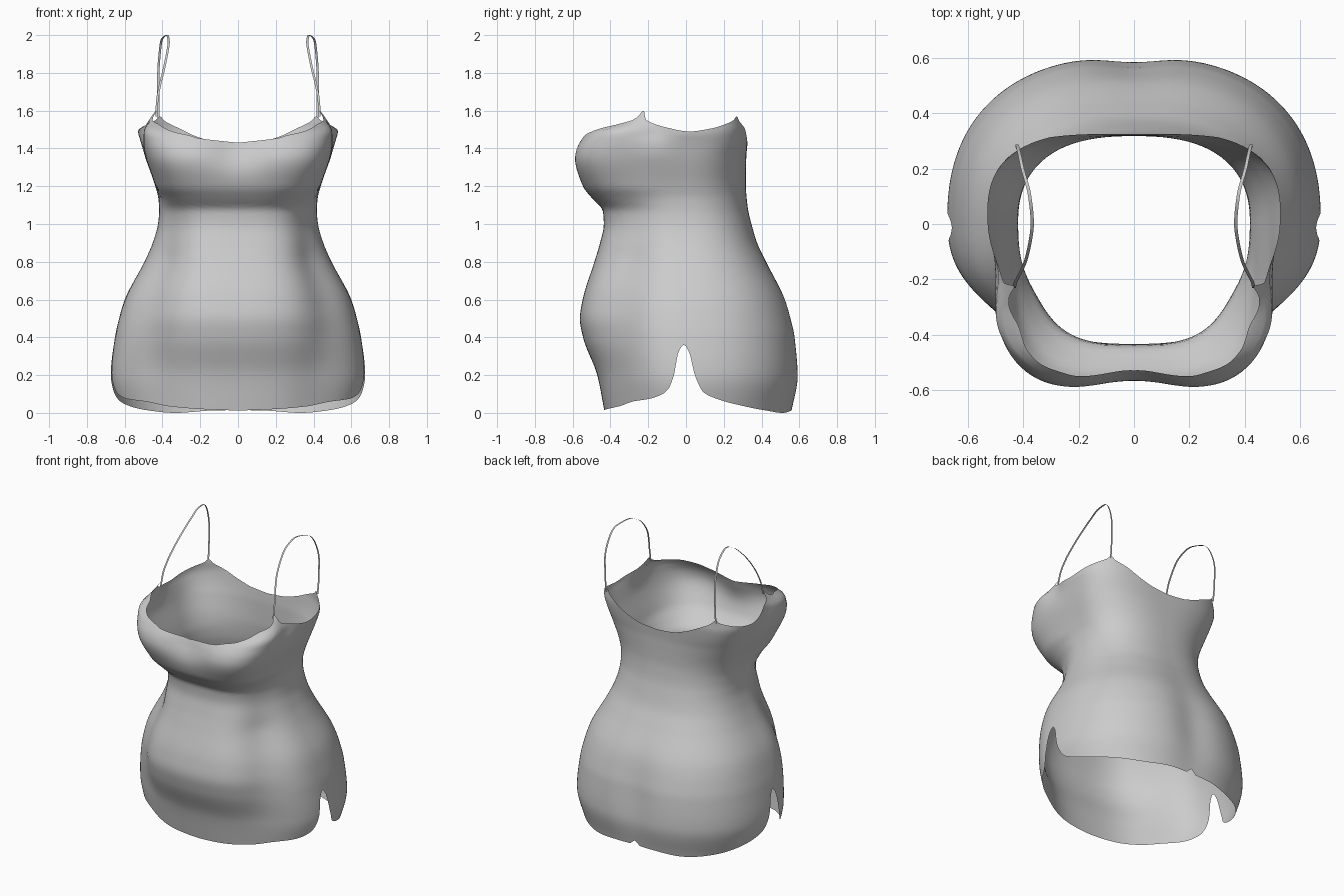
import bpy, bmesh, math
from math import sin, cos, radians, exp

cube = bpy.data.objects.get("Cube")
if cube:
    bpy.data.objects.remove(cube, do_unlink=True)

# One plain grey cloth
cloth = bpy.data.materials.new("grey_cloth")
cloth.use_nodes = True
grey = (0.6, 0.6, 0.6, 1)
cloth.diffuse_color = grey
cloth.node_tree.nodes["Principled BSDF"].inputs["Base Color"].default_value = grey


def smooth_curve(points, column):
    """Monotone cubic through (key, values...) rows, for one value column."""
    keys = [p[0] for p in points]
    vals = [p[column] for p in points]
    slopes = [(vals[i + 1] - vals[i]) / (keys[i + 1] - keys[i])
              for i in range(len(keys) - 1)]
    tangents = [slopes[0]]
    for left, right in zip(slopes, slopes[1:]):
        same = left * right > 0
        tangents.append(2 * left * right / (left + right) if same else 0)
    tangents.append(slopes[-1])

    def evaluate(key):
        key = min(max(key, keys[0]), keys[-1])
        i = 0
        while i < len(slopes) - 1 and key > keys[i + 1]:
            i += 1
        span = keys[i + 1] - keys[i]
        t = (key - keys[i]) / span
        rise = t * t * (3 - 2 * t)
        return (vals[i] * (1 - rise) + vals[i + 1] * rise
                + span * tangents[i] * t * (1 - t) ** 2
                - span * tangents[i + 1] * t * t * (1 - t))
    return evaluate


# Body sections: height, half width, front depth, back depth,
# front squareness, back squareness, pinch of the front quarter
sections = [
    (0, .63, .43, .565, 2.2, 2.35, .04),
    (.2, .674, .47, .605, 2.2, 2.4, .06),
    (.4, .652, .545, .59, 2.3, 2.42, .085),
    (.5, .63, .562, .567, 2.4, 2.42, .095),
    (.6, .6, .547, .535, 2.5, 2.4, .105),
    (.8, .496, .485, .428, 2.6, 2.4, .11),
    (.9, .452, .455, .378, 2.7, 2.4, .085),
    (1, .424, .435, .347, 2.7, 2.4, .06),
    (1.07, .418, .44, .33, 2.8, 2.38, .05),
    (1.13, .421, .492, .322, 3.1, 2.38, .03),
    (1.2, .438, .548, .317, 3.6, 2.4, 0),
    (1.35, .49, .598, .319, 4.1, 2.7, 0),
    (1.4, .505, .588, .323, 4.1, 2.9, .01),
    (1.45, .52, .56, .328, 4, 3, .04),
    (1.485, .53, .53, .332, 4, 3, .07),
    (1.505, .53, .495, .335, 4, 3, .07),
    (1.53, .525, .41, .335, 4, 3, .07),
    (1.6, .5, .312, .332, 4, 3.5, .07),
]
width, front, back, front_power, back_power, pinch = [
    smooth_curve(sections, c) for c in range(1, 7)]

# Edges by angle in degrees: -90 front, 0 side, 90 back
hem = smooth_curve([
    (-90, .012), (-65, .02), (-44, .035), (-30, .06), (-18, .075),
    (-11, .1), (-8, .13), (-5.5, .2), (-3.5, .32), (-1, .36),
    (1.5, .32), (4, .2), (8, .11), (13, .08), (22, .05), (40, .015),
    (57, 0), (75, .012), (86, .015), (88, .03), (90, .045)], 1)
neckline = smooth_curve([
    (-90, 1.43), (-69, 1.455), (-64, 1.47), (-57, 1.485), (-50, 1.505),
    (-40, 1.53), (-33, 1.547), (-30, 1.565), (-27.5, 1.6), (-24, 1.55),
    (-11, 1.51), (2, 1.49), (14, 1.505), (24, 1.53), (30, 1.55),
    (33, 1.57), (36, 1.545), (44, 1.51), (55, 1.465), (70, 1.433),
    (90, 1.422)], 1)


def body_point(degrees, z):
    """Point on the body at an angle and height."""
    angle = radians(degrees)
    c, s = abs(cos(angle)), abs(sin(angle))
    at_front = degrees < 0
    depth = front(z) if at_front else back(z)
    power = front_power(z) if at_front else back_power(z)
    r = ((c / width(z)) ** power + (s / depth) ** power) ** (-1 / power)
    # Slant the hips below the bust, and draw in the armholes above it
    middle, spread = (-37, 18) if z < 1.25 else (-20, 12)
    r *= 1 - pinch(z) * exp(-((degrees - middle) / spread) ** 2)
    x, y = r * c, r * sin(angle)
    # Dip between the two bust lobes, and the crease at the back of the hips
    if at_front:
        y *= 1 - .085 * exp(-(x / .15) ** 2 - ((z - 1.4) / .12) ** 2)
    else:
        y *= 1 - .045 * exp(-(x / .14) ** 2 - ((z - .36) / .35) ** 2)
    return x if c > 1e-5 else 0, y, z


def add_mirrored(name, rails):
    """Skin neighbouring rails of points with quads and mirror over x."""
    bm = bmesh.new()
    rails = [[bm.verts.new(p) for p in rail] for rail in rails]
    for p, q in zip(rails, rails[1:]):
        for k in range(len(p) - 1):
            bm.faces.new((p[k], q[k], q[k + 1], p[k + 1])).smooth = True
    mesh = bpy.data.meshes.new(name)
    bm.to_mesh(mesh)
    bm.free()
    mesh.materials.append(cloth)
    obj = bpy.data.objects.new(name, mesh)
    bpy.context.collection.objects.link(obj)
    obj.modifiers.new("mirror", "MIRROR").use_clip = True


# Garment body: one half lofted between hem and neckline
angles = [-90]
while angles[-1] < 90:
    fine = -39 <= angles[-1] < 39 or angles[-1] >= 84
    angles.append(angles[-1] + (.75 if fine else 1.5))
rows = 70
columns = []
for a in angles:
    low, high = hem(a), neckline(a)
    columns.append([body_point(a, low + (high - low) * k / rows)
                    for k in range(rows + 1)])
add_mirrored("garment_body", columns)

# Shoulder straps: flat ribbons looping from the front peak to the back peak
strap_path = [
    (.432, -.23, 1.57), (.428, -.212, 1.65), (.412, -.18, 1.74),
    (.39, -.13, 1.83), (.367, 0, 1.96), (.376, .1, 2),
    (.402, .2, 1.98), (.415, .26, 1.9), (.422, .287, 1.78),
    (.422, .283, 1.65), (.42, .273, 1.55)]
keyed = [(i, *p) for i, p in enumerate(strap_path)]
strap_x, strap_y, strap_z = [smooth_curve(keyed, c) for c in (1, 2, 3)]
steps = [i / 8 for i in range(8 * (len(keyed) - 1) + 1)]
add_mirrored("shoulder_straps", [
    [(strap_x(t) + edge, strap_y(t), strap_z(t)) for t in steps]
    for edge in (-.006, .006)])
